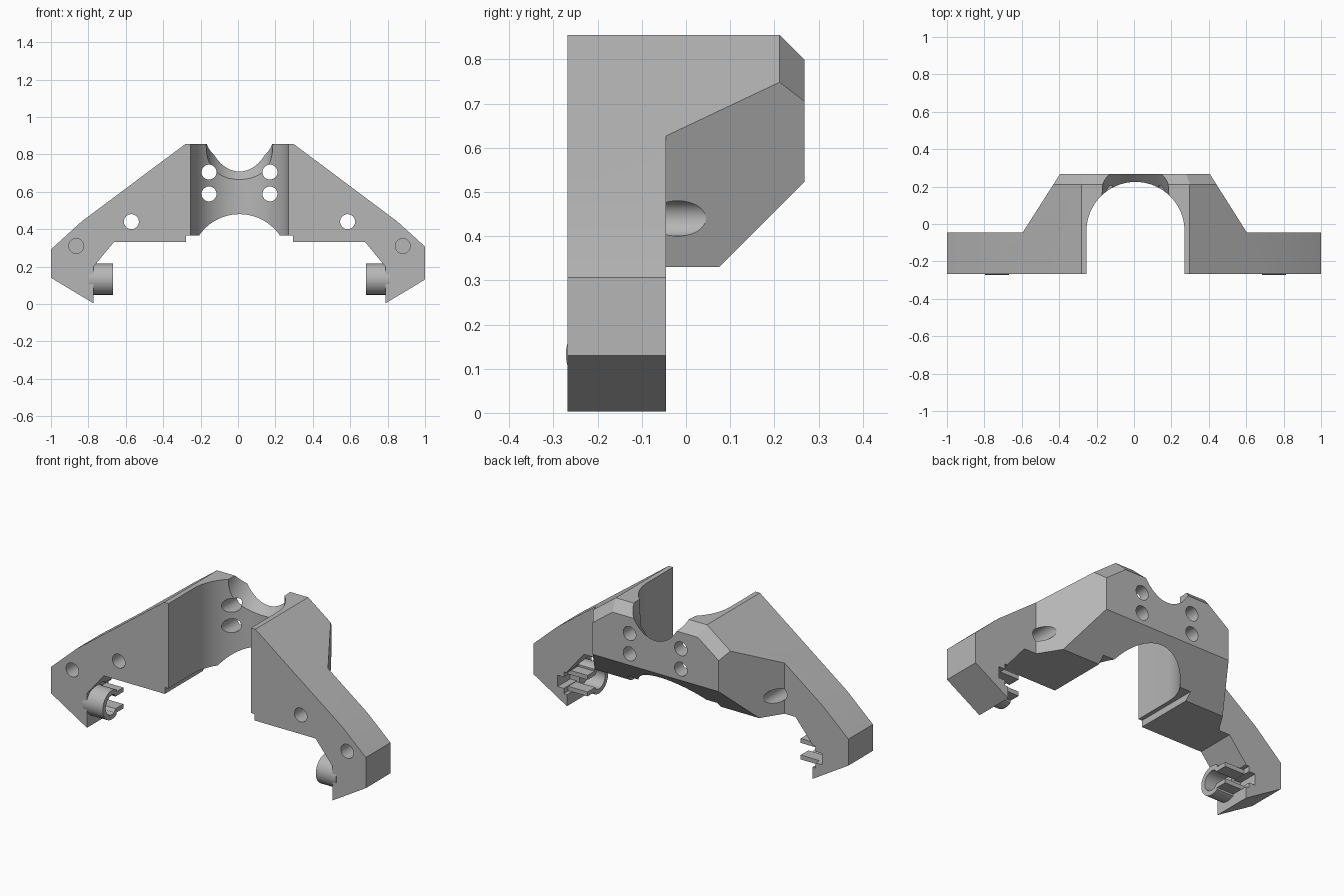
import bpy, bmesh, math
from mathutils import Vector

cube = bpy.data.objects.get("Cube")
if cube:
    bpy.data.objects.remove(cube)

MID = 0.008      # centre line of the symmetric features
FRONT, BACK, LEG_BACK = -0.268, 0.268, -0.045

grey = bpy.data.materials.new("plain grey")
grey.use_nodes = True
grey.diffuse_color = (0.47, 0.47, 0.47, 1)
grey.node_tree.nodes["Principled BSDF"].inputs["Base Color"].default_value = (0.47, 0.47, 0.47, 1)


def prism(name, profile, axis, lo, hi):
    """Extrude a 2D profile along an axis (0=x, 1=y, 2=z)."""
    def place(p, t):
        c = list(p)
        c.insert(axis, t)
        return c
    bm = bmesh.new()
    face = bm.faces.new([bm.verts.new(place(p, lo)) for p in profile])
    new = bmesh.ops.extrude_face_region(bm, geom=[face])["geom"]
    shift = Vector((0, 0, 0))
    shift[axis] = hi - lo
    bmesh.ops.translate(bm, verts=[v for v in new if isinstance(v, bmesh.types.BMVert)], vec=shift)
    bmesh.ops.recalc_face_normals(bm, faces=bm.faces)
    mesh = bpy.data.meshes.new(name)
    bm.to_mesh(mesh)
    bm.free()
    mesh.materials.append(grey)
    ob = bpy.data.objects.new(name, mesh)
    bpy.context.collection.objects.link(ob)
    return ob


def arc(cx, cy, r, start, end, n):
    angles = [math.radians(start + (end - start) * i / n) for i in range(n + 1)]
    return [(cx + r * math.cos(a), cy + r * math.sin(a)) for a in angles]


def disc(cx, cy, r, n=40):
    return arc(cx, cy, r, 0, 360, n)[:-1]


def rect(a0, b0, a1, b1):
    return [(a0, b0), (a1, b0), (a1, b1), (a0, b1)]


def boolean(ob, cutter, operation="DIFFERENCE"):
    mod = ob.modifiers.new("cut", "BOOLEAN")
    mod.operation = operation
    mod.solver = "EXACT"
    mod.object = cutter
    bpy.context.view_layer.objects.active = ob
    bpy.ops.object.modifier_apply(modifier=mod.name)
    bpy.data.objects.remove(cutter)


def mirrored(half):
    """Close a right-hand half outline about the centre line."""
    return [(MID + u, v) for u, v in half] + [(MID - u, v) for u, v in reversed(half)]


# Bracket: front outline extruded through the depth
half = [(0.29, 0.855), (0.845, 0.44), (1.008, 0.292), (1.008, 0.14), (0.78, 0.003),
        (0.78, 0.2), (0.672, 0.33), (0.285, 0.33), (0.285, 0.367)]
bracket = prism("bracket", mirrored(half), 1, FRONT, BACK)

# Bevel the rear top edge along the flat and both slopes
bm = bmesh.new()
bm.from_mesh(bracket.data)
slope = Vector((0.415, 0, 0.555)).normalized()
for n in (Vector((0, 0, 1)), slope, Vector((-slope.x, 0, slope.z))):
    side = (n.x > 0) - (n.x < 0)
    point = Vector((MID + side * 0.29, 0.212, 0.855))
    bmesh.ops.bisect_plane(bm, geom=bm.verts[:] + bm.edges[:] + bm.faces[:], plane_co=point,
                           plane_no=n + Vector((0, 1, 0)), clear_outer=True)
    bmesh.ops.holes_fill(bm, edges=[e for e in bm.edges if e.is_boundary])
bmesh.ops.recalc_face_normals(bm, faces=bm.faces)
bm.to_mesh(bracket.data)
bm.free()

# Plan outline: thin arms, slanted shoulders and a round-ended throat
throat = arc(MID, -0.037, 0.262, 0, 180, 48)
plan = [(1, FRONT), (1, LEG_BACK), (0.603, LEG_BACK), (0.405, BACK), (-0.395, BACK),
        (-0.595, LEG_BACK), (-1, LEG_BACK), (-1, FRONT), (MID - 0.262, FRONT)]
boolean(bracket, prism("plan", plan + throat[::-1] + [(MID + 0.262, FRONT)], 2, -0.1, 1), "INTERSECT")

# Rear underside chamfer
boolean(bracket, prism("underside", [(0.075, 0.33), (0.6, 0.855), (0.6, 0), (0.075, 0)], 0, -0.7, 0.7))

# Scoop through the top of the rear wall, tilted upwards to the back
scoop = prism("scoop", disc(0, 0, 0.178, 64), 2, -0.3, 0.5)
scoop.rotation_euler.x = math.radians(-45)
scoop.location = (MID, 0.2, 0.892)
bpy.context.view_layer.update()
boolean(bracket, scoop)

# Screw holes, blind sockets and clip recesses on both sides
for s in (-1, 1):
    for u, z, end in ((0.163, 0.705, 0.4), (0.163, 0.588, 0.4), (0.578, 0.44, 0.4), (0.873, 0.31, -0.15)):
        boolean(bracket, prism("hole", disc(MID + s * u, z, 0.04), 1, -0.4, end))
    x0, x1, x2 = [MID + s * u for u in (0.66, 0.8, 0.84)]
    boolean(bracket, prism("recess", disc(-0.187, 0.132, 0.105), 0, min(x0, MID + s * 0.779), max(x0, MID + s * 0.779)))
    boolean(bracket, prism("slot", rect(-0.16, 0.07, 0, 0.195), 0, min(x0, x1), max(x0, x1)))
    boolean(bracket, prism("slot_end", rect(-0.16, 0.1, 0, 0.165), 0, min(x0, x2), max(x0, x2)))

# Clips: round-fronted hooks with two lips pointing back
clips = []
for s, name in ((1, "left_clip"), (-1, "right_clip")):
    outer = arc(-0.189, 0.132, 0.083, 60, 300, 32)
    inner = arc(-0.189, 0.132, 0.056, 300, 60, 32)
    lower = [(-0.148, 0.072), (-0.085, 0.072), (-0.085, 0.097), (-0.155, 0.097)]
    upper = [(y, 0.264 - z) for y, z in reversed(lower)]
    a, b = MID + s * 0.677, MID + s * 0.805
    clips.append(prism(name, outer + lower + inner[1:-1] + upper, 0, min(a, b), max(a, b)))

# Smooth round walls, keep flat faces crisp
bpy.ops.object.select_all(action="DESELECT")
for ob in [bracket] + clips:
    ob.select_set(True)
bpy.context.view_layer.objects.active = bracket
bpy.ops.object.shade_smooth_by_angle(angle=math.radians(25))
